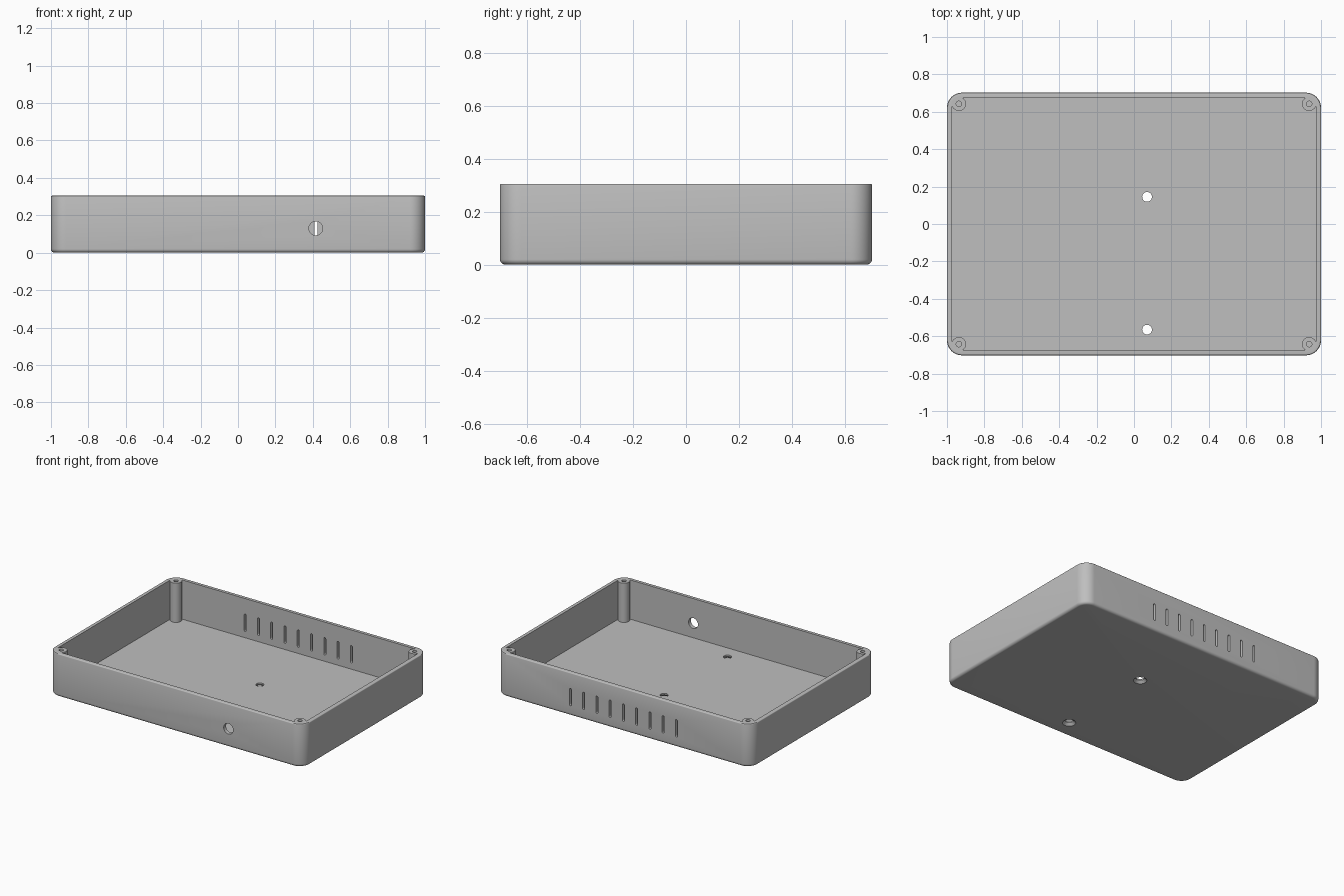
import bpy, bmesh
from math import pi, cos, sin
from mathutils import Vector

cube = bpy.data.objects.get("Cube")
if cube:
    bpy.data.objects.remove(cube, do_unlink=True)

HX, HY, HEIGHT = 1.0, 0.702, 0.305
WALL, FLOOR, CORNER = 0.027, 0.027, 0.08
BOTTOM_FILLET, RIM_FILLET = 0.02, 0.006
POST_X, POST_Y = 0.936, 0.642

grey = bpy.data.materials.new("plain grey")
grey.use_nodes = True
grey.diffuse_color = (0.52, 0.52, 0.52, 1)
grey.node_tree.nodes["Principled BSDF"].inputs["Base Color"].default_value = grey.diffuse_color


def rounded_rect(inset, z, steps=12):
    """Ring of points for the box outline, moved inwards by inset."""
    r = CORNER - inset
    ring = []
    for quarter, (sx, sy) in enumerate([(1, 1), (-1, 1), (-1, -1), (1, -1)]):
        for i in range(steps + 1):
            a = (quarter + i / steps) * pi / 2
            ring.append(Vector((sx * (HX - CORNER) + r * cos(a),
                                sy * (HY - CORNER) + r * sin(a), z)))
    return ring


def circle(x, y, z, r, n=32):
    return [Vector((x + r * cos(2 * pi * i / n), y + r * sin(2 * pi * i / n), z)) for i in range(n)]


def upright(x, z, y, r, half=0.0, n=32):
    """Circle, or slot outline of half-length half, in a vertical plane."""
    ring = []
    for i in range(n):
        a = 2 * pi * (i + 0.5) / n
        ring.append(Vector((x + r * cos(a), y, z + r * sin(a) + (half if sin(a) > 0 else -half))))
    return ring


def loft(bm, rings):
    """Skin a stack of rings and cap both ends."""
    loops = [[bm.verts.new(p) for p in ring] for ring in rings]
    for low, high in zip(loops, loops[1:]):
        for i in range(len(low)):
            j = (i + 1) % len(low)
            bm.faces.new((low[i], low[j], high[j], high[i]))
    bm.faces.new(loops[0][::-1])
    bm.faces.new(loops[-1])


def make(name, stacks):
    bm = bmesh.new()
    for rings in stacks:
        loft(bm, rings)
    bmesh.ops.recalc_face_normals(bm, faces=bm.faces)
    mesh = bpy.data.meshes.new(name)
    bm.to_mesh(mesh)
    bm.free()
    mesh.materials.append(grey)
    obj = bpy.data.objects.new(name, mesh)
    bpy.context.collection.objects.link(obj)
    return obj


def combine(target, tool, operation):
    mod = target.modifiers.new(operation.lower(), 'BOOLEAN')
    mod.operation, mod.object, mod.solver = operation, tool, 'EXACT'
    bpy.context.view_layer.objects.active = target
    bpy.ops.object.modifier_apply(modifier=mod.name)
    bpy.data.objects.remove(tool, do_unlink=True)


# Open tray: rounded bottom edge, outer wall, eased rim, inner wall, floor
shell = []
for i in range(7):
    a = i / 6 * pi / 2
    shell.append(rounded_rect(BOTTOM_FILLET * (1 - sin(a)), BOTTOM_FILLET * (1 - cos(a))))
for i in range(4):
    a = i / 3 * pi / 2
    shell.append(rounded_rect(RIM_FILLET * (1 - cos(a)), HEIGHT - RIM_FILLET * (1 - sin(a))))
shell += [rounded_rect(WALL, HEIGHT), rounded_rect(WALL, FLOOR)]
tray = make("enclosure_tray", [shell])

# Corner screw posts
corners = [(sx * POST_X, sy * POST_Y) for sx in (-1, 1) for sy in (-1, 1)]
posts = make("screw_posts", [[circle(x, y, FLOOR / 2, 0.038), circle(x, y, HEIGHT, 0.038)]
                             for x, y in corners])
combine(tray, posts, 'UNION')

# Blind screw holes in the posts
holes = [[circle(x, y, 0.1, 0.015), circle(x, y, HEIGHT + 0.02, 0.015)] for x, y in corners]

# Countersunk mounting holes in the floor
for y in (0.145, -0.565):
    profile = [(-0.01, 0.043), (0.0, 0.043), (0.017, 0.026), (0.05, 0.026)]
    holes.append([circle(0.07, y, z, r) for z, r in profile])

# Cable hole in the front wall
holes.append([upright(0.416, 0.13, y, 0.037) for y in (-HY - 0.02, -HY + 0.05)])

# Row of vent slots in the back wall
for i in range(-4, 5):
    holes.append([upright(i * 0.104, 0.133, y, 0.008, 0.054, 16) for y in (HY - 0.05, HY + 0.02)])

combine(tray, make("hole_cutters", holes), 'DIFFERENCE')

bpy.ops.object.select_all(action='DESELECT')
tray.select_set(True)
bpy.context.view_layer.objects.active = tray
bpy.ops.object.shade_smooth_by_angle(angle=pi / 6)
